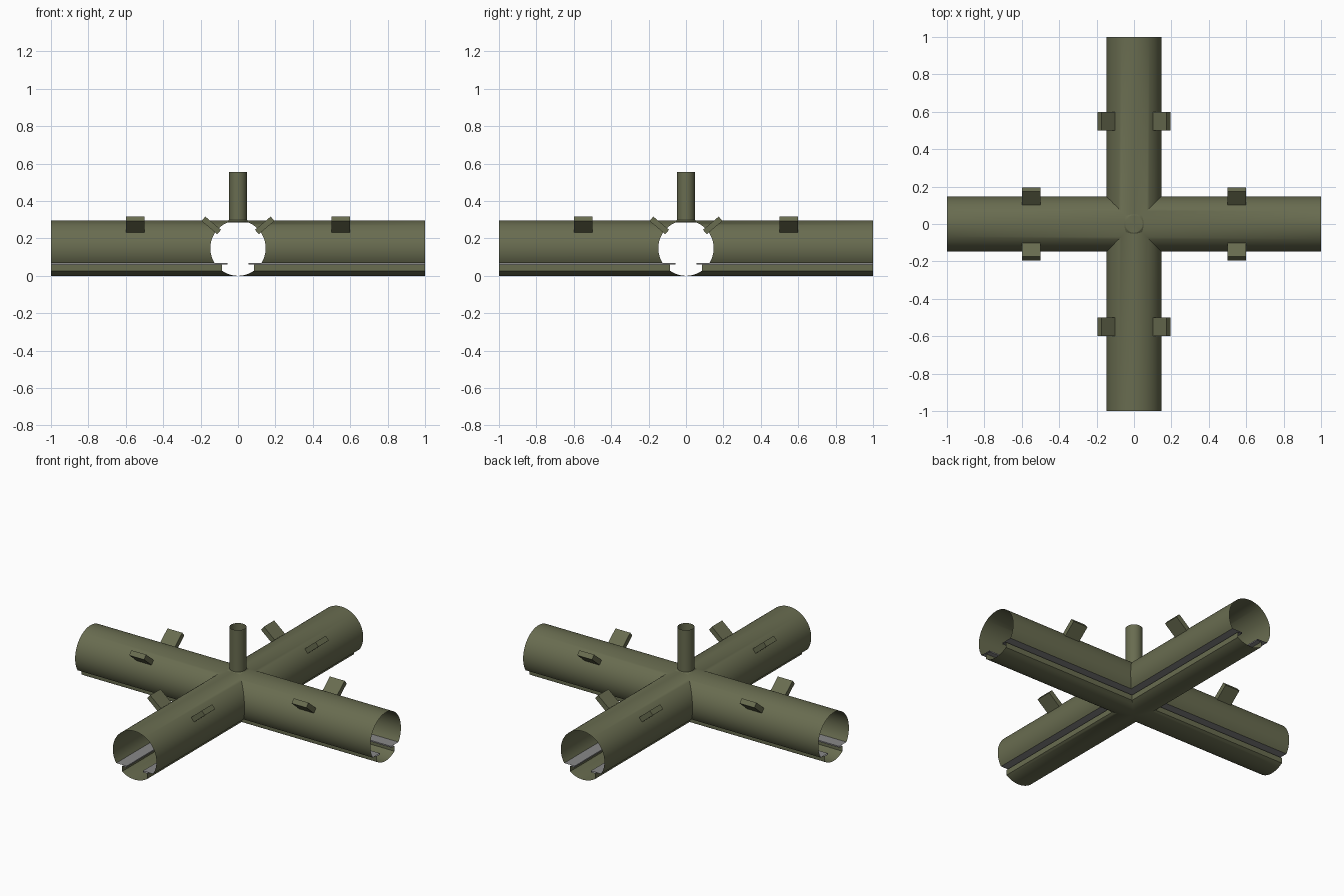
import bpy, bmesh, math
from mathutils import Matrix, Vector

if "Cube" in bpy.data.objects:
    bpy.data.objects.remove(bpy.data.objects["Cube"])


def material(name, col):
    m = bpy.data.materials.new(name)
    m.diffuse_color = (*col, 1)
    m.use_nodes = True
    m.node_tree.nodes["Principled BSDF"].inputs["Base Color"].default_value = m.diffuse_color
    return m


GREEN = material("olive green", (0.14, 0.15, 0.08))
GREY = material("slot grey", (0.25, 0.25, 0.25))
R = 0.148           # pipe radius, also the height of its axis
ARMS = [Matrix.Rotation(i * math.pi / 2, 4, 'Z') for i in range(4)]


def finish(name, bm, mats=(GREEN,), smooth=True):
    me = bpy.data.meshes.new(name)
    bm.to_mesh(me)
    bm.free()
    ob = bpy.data.objects.new(name, me)
    bpy.context.collection.objects.link(ob)
    for m in mats:
        me.materials.append(m)
    if smooth:
        bpy.ops.object.select_all(action='DESELECT')
        ob.select_set(True)
        bpy.context.view_layer.objects.active = ob
        bpy.ops.object.shade_smooth_by_angle(angle=math.radians(35))
    return ob


def arc(a0, a1, n):
    # angles measured from the top of the pipe
    return [(R * math.sin(a0 + (a1 - a0) * i / n),
             R + R * math.cos(a0 + (a1 - a0) * i / n)) for i in range(n + 1)]


# pipe cross-section: upper arc, inward slot, lower trough, then mirrored
half = arc(0, math.acos((0.068 - R) / R), 22)
half += [(0.055, 0.068), (0.055, 0.060), (0.085, 0.060)]
half += arc(math.pi - math.asin(0.085 / R), math.pi, 8)
profile = half + [(-y, z) for y, z in reversed(half[1:-1])]

# four open pipes, mitred together in the middle
bm = bmesh.new()
for rot in ARMS:
    outer = [bm.verts.new(rot @ Vector((1, y, z))) for y, z in profile]
    inner = [bm.verts.new(rot @ Vector((abs(y), y, z))) for y, z in profile]
    for i in range(len(profile)):
        j = (i + 1) % len(profile)
        f = bm.faces.new((outer[i], outer[j], inner[j], inner[i]))
        in_slot = all(0.055 < profile[k][1] < 0.07 for k in (i, j))
        f.material_index = 1 if in_slot else 0
bmesh.ops.remove_doubles(bm, verts=bm.verts, dist=1e-5)
bmesh.ops.dissolve_degenerate(bm, edges=bm.edges, dist=1e-6)
finish("cross_pipe", bm, (GREEN, GREY))

# tilted lugs, a pair on every arm
bm = bmesh.new()
ang = math.radians(40)
u = Vector((0, math.cos(ang), math.sin(ang)))
n = Vector((0, -math.sin(ang), math.cos(ang)))
corner = Vector((0, 0.195, 0.293))
for rot in ARMS:
    for side in (1, -1):
        def ring(x):
            pts = [corner, corner + n * 0.031,
                   corner + n * 0.031 - u * 0.11, corner - u * 0.11]
            return [bm.verts.new(rot @ Vector((x, p.y * side, p.z))) for p in pts]
        a, b = ring(0.5), ring(0.6)
        bm.faces.new(a)
        bm.faces.new(b[::-1])
        for i in range(4):
            j = (i + 1) % 4
            bm.faces.new((a[i], b[i], b[j], a[j]))
bmesh.ops.recalc_face_normals(bm, faces=bm.faces)
finish("side_lugs", bm, smooth=False)

# upright open tube with a small flared foot
bm = bmesh.new()
rings = []
for r, z in ((0.06, 0.284), (0.06, 0.290), (0.047, 0.299), (0.047, 0.555)):
    rings.append([bm.verts.new((r * math.cos(t * math.tau / 40),
                                r * math.sin(t * math.tau / 40), z)) for t in range(40)])
for lo, hi in zip(rings, rings[1:]):
    for i in range(40):
        j = (i + 1) % 40
        bm.faces.new((lo[i], lo[j], hi[j], hi[i]))
finish("upright_tube", bm)
